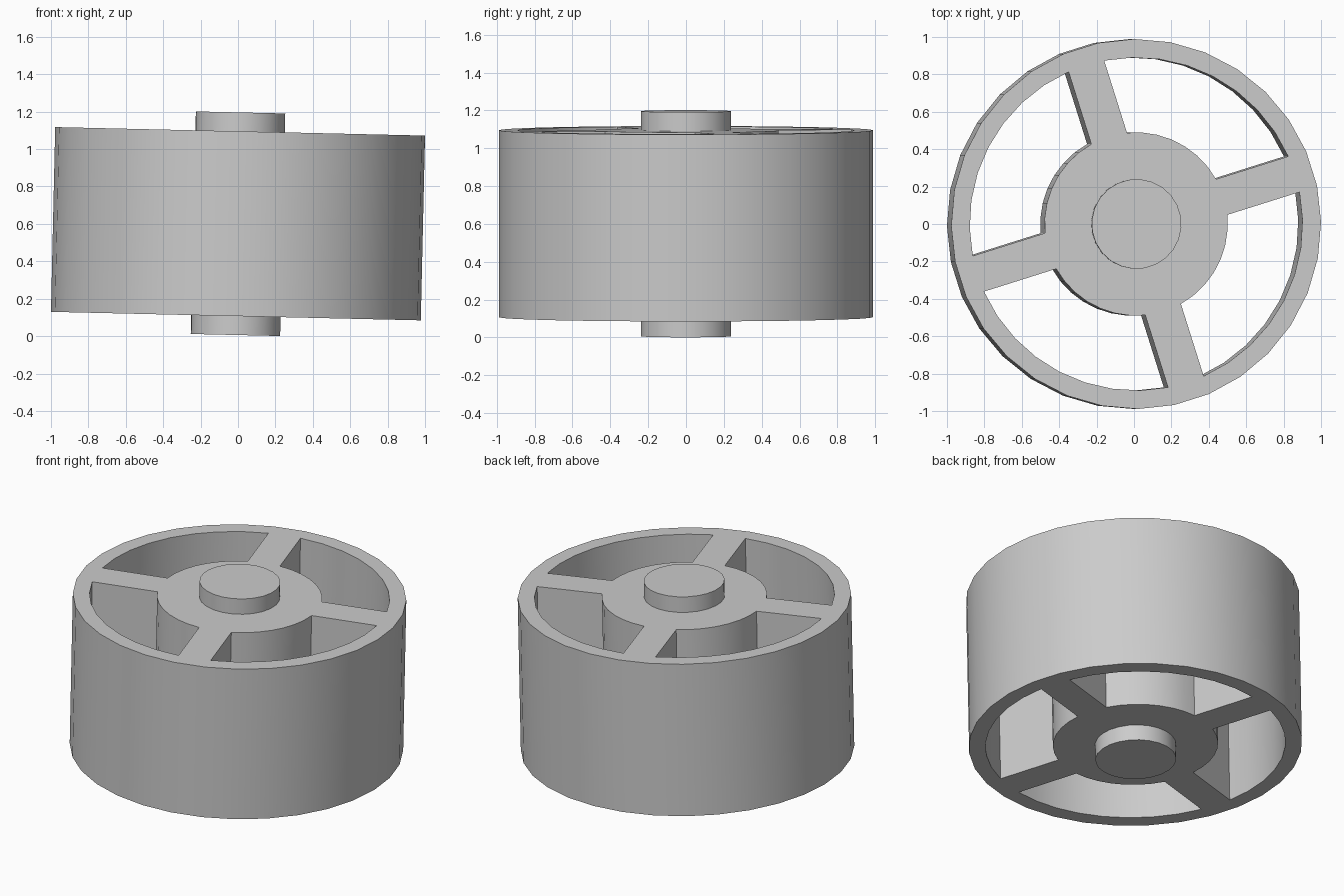
import bpy
import bmesh
from math import asin, cos, sin, pi, radians
from mathutils import Matrix

if "Cube" in bpy.data.objects:
    bpy.data.objects.remove(bpy.data.objects["Cube"])

RIM, RIM_INNER, HUB, AXLE = 0.989, 0.89, 0.49, 0.24
SPOKE_HALF = 0.1
HEIGHT, AXLE_LENGTH = 0.988, 1.19
SPIN = radians(17.5)
TILT = Matrix.Rotation(0.023, 4, 'Y')

grey = bpy.data.materials.new("plain grey")
grey.use_nodes = True
colour = (0.6, 0.6, 0.6, 1)
grey.diffuse_color = colour
grey.node_tree.nodes["Principled BSDF"].inputs["Base Color"].default_value = colour


def prism(name, outlines, height):
    """Extrude flat outlines into solids centred on z = 0."""
    bm = bmesh.new()
    for outline in outlines:
        face = bm.faces.new([bm.verts.new((x, y, -height / 2)) for x, y in outline])
        top = bmesh.ops.extrude_face_region(bm, geom=[face])["geom"]
        verts = [v for v in top if isinstance(v, bmesh.types.BMVert)]
        bmesh.ops.translate(bm, verts=verts, vec=(0, 0, height))
    bmesh.ops.recalc_face_normals(bm, faces=bm.faces)
    mesh = bpy.data.meshes.new(name)
    bm.to_mesh(mesh)
    bm.free()
    mesh.materials.append(grey)
    obj = bpy.data.objects.new(name, mesh)
    bpy.context.collection.objects.link(obj)
    return obj


def arc(radius, start, end, steps):
    angles = [start + (end - start) * i / steps for i in range(steps + 1)]
    return [(radius * cos(a), radius * sin(a)) for a in angles]


def circle(radius, sides):
    start = SPIN + pi / sides
    return arc(radius, start, start + 2 * pi, sides)[:-1]


def gap(start):
    """Opening between two neighbouring parallel-sided spokes."""
    outer, inner = asin(SPOKE_HALF / RIM_INNER), asin(SPOKE_HALF / HUB)
    end = start + pi / 2
    return (arc(RIM_INNER, start + outer, end - outer, 8)
            + arc(HUB, end - inner, start + inner, 7))


def select_only(obj):
    bpy.ops.object.select_all(action='DESELECT')
    obj.select_set(True)
    bpy.context.view_layer.objects.active = obj


# Rim, four spokes and hub in one piece, with the gaps cut through
wheel = prism("wheel", [circle(RIM, 32)], HEIGHT)
cutter = prism("gap_cutter", [gap(SPIN + i * pi / 2) for i in range(4)], HEIGHT * 1.5)
cutter.hide_render = True
cut = wheel.modifiers.new("gaps", 'BOOLEAN')
cut.operation, cut.solver, cut.object = 'DIFFERENCE', 'EXACT', cutter
select_only(wheel)
bpy.ops.object.modifier_apply(modifier=cut.name)
bpy.data.objects.remove(cutter)

# Axle running through the hub
axle = prism("axle", [circle(AXLE, 24)], AXLE_LENGTH)

# Slight lean of the whole wheel, smooth round walls
for obj in (wheel, axle):
    select_only(obj)
    bpy.ops.object.shade_smooth_by_angle(angle=radians(30))
    obj.matrix_world = Matrix.Translation((0, 0, 0.601)) @ TILT
